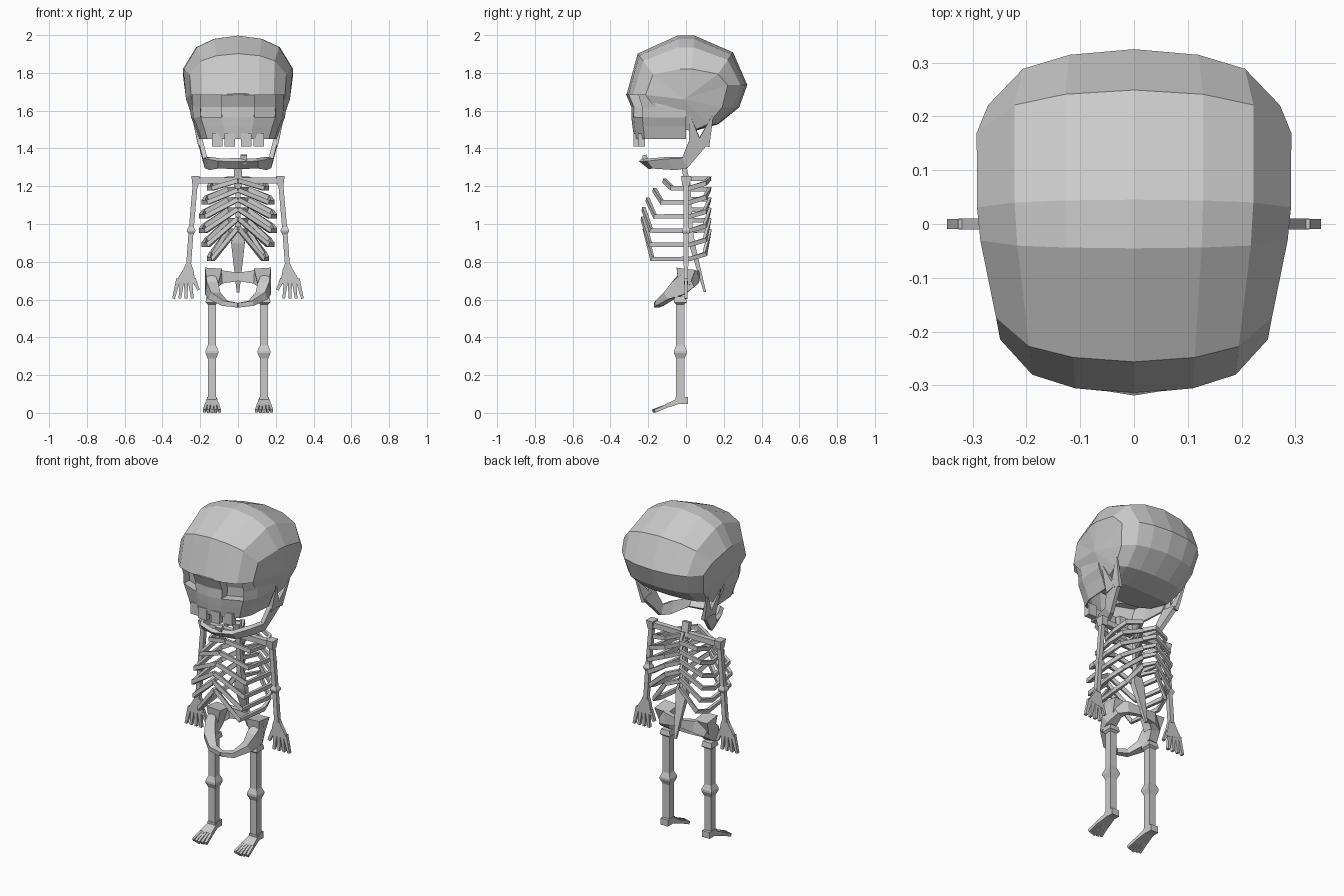
import bpy, bmesh
from math import cos, sin, radians
from mathutils import Vector

if "Cube" in bpy.data.objects:
    bpy.data.objects.remove(bpy.data.objects["Cube"])

grey = (0.6, 0.6, 0.6, 1)
bone = bpy.data.materials.new("bone_grey")
bone.use_nodes = True
bone.diffuse_color = grey
bone.node_tree.nodes["Principled BSDF"].inputs["Base Color"].default_value = grey

FRONT_BACK = Vector((0, 1, 0))
UP = Vector((0, 0, 1))


def finish(name, bm, mirror=True, thickness=None):
    """Turn a bmesh into a named object, mirrored across the body if asked."""
    bmesh.ops.recalc_face_normals(bm, faces=bm.faces)
    mesh = bpy.data.meshes.new(name)
    bm.to_mesh(mesh)
    bm.free()
    mesh.materials.append(bone)
    part = bpy.data.objects.new(name, mesh)
    bpy.context.collection.objects.link(part)
    if mirror:
        part.modifiers.new("Mirror", 'MIRROR')
    if thickness:
        solidify = part.modifiers.new("Solidify", 'SOLIDIFY')
        solidify.thickness = thickness
        solidify.offset = 0


def sheet(bm, rows):
    """Join rows of points into a sheet of quads."""
    verts = [[bm.verts.new(point) for point in row] for row in rows]
    faces = []
    for upper, lower in zip(verts, verts[1:]):
        faces.append([bm.faces.new((a, b, d, c)) for a, b, c, d
                      in zip(upper, upper[1:], lower, lower[1:])])
    return verts, faces


def bar(name, path, wide, deep=None, axis=FRONT_BACK, mirror=True):
    """Four-sided bone along a path; half widths across and along the axis."""
    path = [Vector(point) for point in path]
    deep = deep or wide
    wide, deep = [size if isinstance(size, list) else [size] * len(path)
                  for size in (wide, deep)]
    rows = []
    for i, point in enumerate(path):
        along = path[min(i + 1, len(path) - 1)] - path[max(i - 1, 0)]
        across = along.cross(axis).normalized()
        over = across.cross(along).normalized()
        a, b = across * wide[i], over * deep[i]
        rows.append([point - a - b, point + a - b, point + a + b, point - a + b, point - a - b])
    bm = bmesh.new()
    verts, _ = sheet(bm, rows)
    for end in (verts[0], verts[-1]):
        bm.faces.new(end[:-1])
    bmesh.ops.remove_doubles(bm, verts=bm.verts, dist=0.0001)
    finish(name, bm, mirror)


def knob(name, centre, height, inner, outer):
    """Joint that bulges around its middle."""
    levels = (-height, -height / 6, height / 6, height)
    bar(name, [centre + UP * level for level in levels], [inner, outer, outer, inner])


# Cranium: arches set around an oval, from the brow over the crown to the underside
rows = []
for degrees in (194, 142, 98, 82, 40, -2, -30, -58, -82, -118):
    angle = radians(degrees)
    y, z = .325 * cos(angle), .255 * sin(angle)
    brow = .03 if degrees > 180 else 0
    side = .25 + .045 * cos(angle - radians(60)) + brow
    drop = .7 if z > 0 else 0
    rows.append([(side * out, y * (1 - bend * .32), 1.745 + z * (1 - bend * drop))
                 for out, bend in ((0, 0), (.44, .1), (.76, .35), (1, 1))])
bm = bmesh.new()
verts, _ = sheet(bm, rows)
temple = bm.verts.new((.275, -.01, 1.66))
rim = [row[-1] for row in verts]
for a, b in zip(rim, rim[1:] + rim[:1]):
    bm.faces.new((a, b, temple))
finish("cranium", bm)

# Face: curved bands from brow to upper jaw, with sunken eye sockets
curve = ((0, 0), (.34, .04), (.8, .2), (.95, .45), (1, 1))
bands = ((.25, .315, 1.69), (.25, .285, 1.62), (.245, .285, 1.565), (.225, .28, 1.52), (.2, .27, 1.45))
bm = bmesh.new()
_, faces = sheet(bm, [[(half * out, -front * (1 - back), z) for out, back in curve]
                      for half, front, z in bands])
eyes = [band[1] for band in faces[:2]]
pushed = bmesh.ops.extrude_face_region(bm, geom=eyes)["geom"]
bmesh.ops.translate(bm, vec=FRONT_BACK * .05,
                    verts=[item for item in pushed if isinstance(item, bmesh.types.BMVert)])
left_over = [face for face in eyes if face.is_valid]
if left_over:
    bmesh.ops.delete(bm, geom=left_over, context='FACES_ONLY')
finish("face", bm, thickness=.008)

# Teeth
for name, x, y in (("inner_upper_tooth", .043, -.26), ("outer_upper_tooth", .11, -.235)):
    bar(name, [(x, y, 1.48), (x, y, 1.41)], .028, .018)
bar("lower_tooth", [(.03, -.21, 1.32), (.03, -.22, 1.365)], .018, .012, mirror=False)

# Jaw: a curved plate between two rails, with two prongs on each side
lower_rail = [(0, -.19, 1.3), (.1, -.17, 1.3), (.14, -.05, 1.29), (.165, .01, 1.3), (.2, .12, 1.43)]
upper_rail = [(0, -.24, 1.34), (.1, -.2, 1.34), (.155, -.1, 1.35), (.175, -.02, 1.35), (.2, .02, 1.45)]
bm = bmesh.new()
sheet(bm, [lower_rail, upper_rail])
finish("jaw", bm, thickness=.024)
for name, root, tip in (("rear_jaw_prong", .09, .14), ("front_jaw_prong", .05, .02)):
    bar(name, [(.2, root, 1.42), (.24, tip, 1.57)], [.012, .004], [.035, .004])

# Spine, ending in a tapered tail bone, and the collar bone
bar("neck", [(0, -.01, 1.3), (0, .01, 1.2)], .022, .014, mirror=False)
bar("spine", [(0, .01, 1.22), (0, .02, 1), (0, .03, .9), (0, .1, .64)],
    [.014, .014, .036, .007], [.014, .014, .016, .006], mirror=False)
bar("collar_bone", [(0, 0, 1.23), (.235, 0, 1.23)], .016, axis=UP)

# Ribs: each pair hangs lower and rises more steeply to spine and breast
for i in range(6):
    z = 1.19 - .075 * i
    back = z + .05 + .02 * i
    front = z + .04 + .025 * i
    side = .2 - .007 * (i - 2.5) ** 2
    breast = .008 * (i - 3.8) ** 2 - .19
    bar(f"rib_{i + 1}",
        [(0, .03, back), (.05, .125, back), (side * .9, .1, z + .025), (side, .02, z),
         (side * .85, breast, z), (0, breast - .04, front)], .009, .012, UP)

# Pelvis: a tilted ring, broad at the hips and thin at the front
bar("pelvis", [(0, .06, .72), (.09, .05, .72), (.14, .01, .71), (.14, -.04, .66),
               (.125, -.09, .62), (.07, -.14, .58), (0, -.155, .57)],
    [.012, .015, .025, .03, .03, .022, .014], [.022, .035, .05, .045, .022, .014, .012], UP)
bar("hip_wing", [(.135, -.01, .68), (.13, 0, .76)], [.03, .045], [.03, .05])

# Arms
shoulder, elbow, wrist = Vector((.225, 0, 1.23)), Vector((.248, 0, .965)), Vector((.262, 0, .775))
bar("shoulder", [shoulder + UP * .025, shoulder - UP * .025], [.022, .016], [.026, .02])
bar("upper_arm", [shoulder, elbow], .013)
knob("elbow", elbow, .022, .012, .022)
bar("forearm", [elbow, wrist], .013)

# Hands: a flat palm with spread fingers, the inner one short
palm_end = Vector((.275, 0, .69))
bar("palm", [wrist + UP * .015, wrist - UP * .015, palm_end], [.014, .026, .052], .01)
for i in range(5):
    spread = i - 2
    root = palm_end + Vector((.02 * spread, 0, .02))
    tip = palm_end + Vector((.033 * spread, 0, -.04 if i == 0 else -.085))
    bar(f"finger_{i + 1}", [root, tip], [.012, .007], .009)

# Legs
ankle, hip = Vector((.138, -.03, .066)), Vector((.138, -.03, .6))
bar("leg", [ankle, hip], .022)
bar("hip_knob", [hip - UP * .025, hip - UP * .015, hip + UP * .015], [.022, .034, .028])
knob("knee", ankle.lerp(hip, .48), .035, .022, .034)

# Feet: heel block, sloping instep and spread toes
bar("heel", [ankle - FRONT_BACK * .025, ankle + FRONT_BACK * .04], .025, .019, UP)
instep = ankle + Vector((0, -.075, -.03))
bar("instep", [ankle, instep], [.025, .038], [.016, .01], UP)
for i in range(5):
    spread = i - 2
    root = instep + Vector((.015 * spread, .01, .004))
    tip = instep + Vector((.02 * spread, .006 * abs(spread) - .073, -.027))
    bar(f"toe_{i + 1}", [root, tip], .0075, .009, UP)
